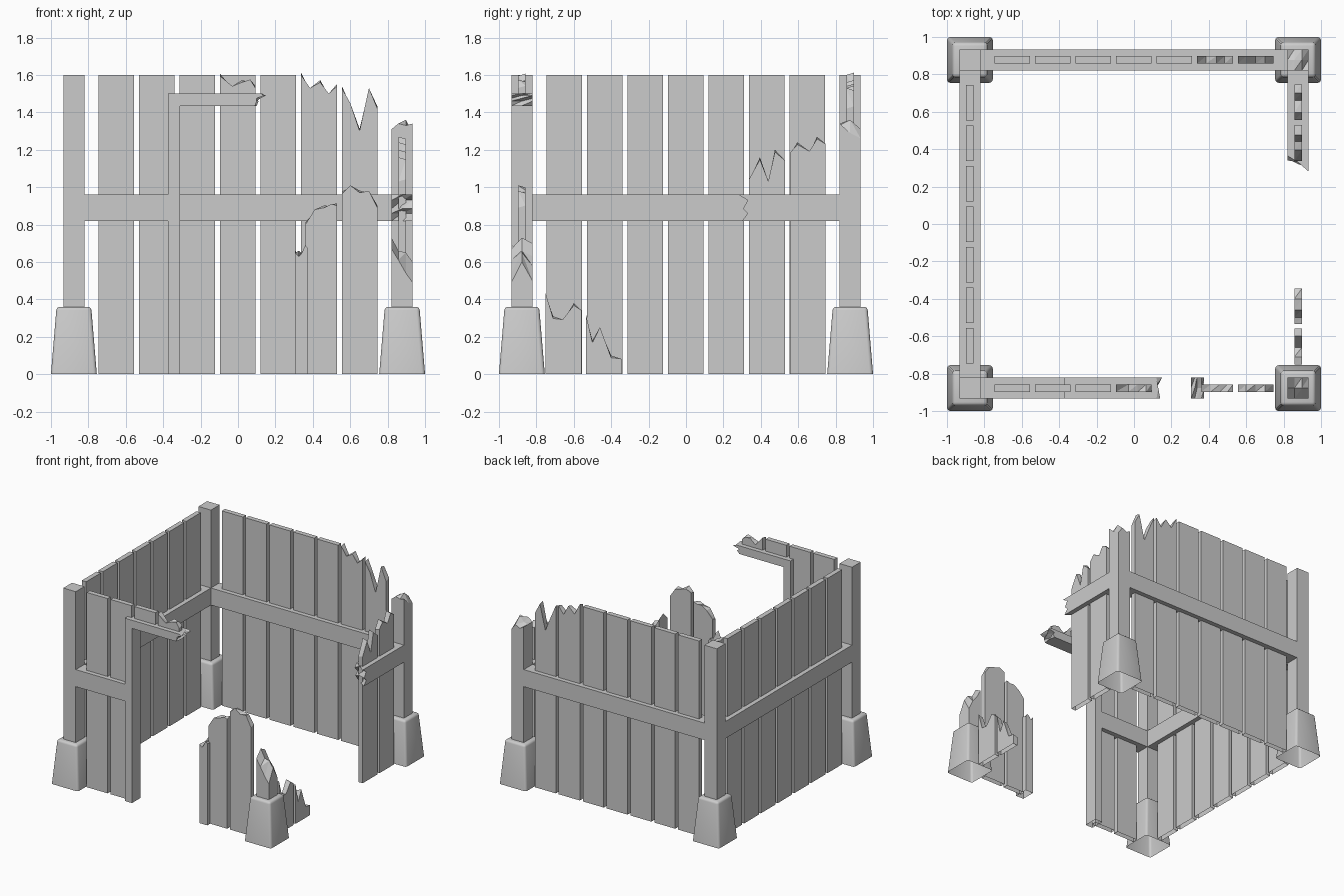
import bpy, bmesh, math
from mathutils import Vector

if "Cube" in bpy.data.objects:
    bpy.data.objects.remove(bpy.data.objects["Cube"])

C = 0.8775          # distance of the walls from the centre
HP = 0.0565         # half thickness of posts and rails
HB = 0.02           # half thickness of wall planks


def block(name, us, rows, base, d0, d1, place, closed=True):
    """Beam with a broken end: us = stations across, rows = end heights
    for each depth layer, place maps (across, depth, height) to the world."""
    bm = bmesh.new()
    n, m = len(us), len(rows)
    g = []
    for j, row in enumerate(rows):
        d = d0 + (d1 - d0) * j / (m - 1)
        g.append([bm.verts.new(place(u, d, h)) for u, h in zip(us, row)])
    b = [bm.verts.new(place(u, d, base)) for u, d in
         ((us[0], d0), (us[-1], d0), (us[-1], d1), (us[0], d1))]
    for j in range(m - 1):
        for i in range(n - 1):
            q = (g[j][i], g[j][i + 1], g[j + 1][i + 1], g[j + 1][i])
            bm.faces.new(q[:3])
            bm.faces.new((q[0], q[2], q[3]))
    bm.faces.new([b[0], b[1]] + g[0][::-1])
    bm.faces.new([b[2], b[3]] + g[-1])
    bm.faces.new([b[1], b[2]] + [g[j][-1] for j in reversed(range(m))])
    bm.faces.new([b[3], b[0]] + [g[j][0] for j in range(m)])
    cap = bm.faces.new(b)
    bmesh.ops.recalc_face_normals(bm, faces=bm.faces[:])
    if not closed:
        bm.faces.remove(cap)
    me = bpy.data.meshes.new(name)
    bm.to_mesh(me)
    bm.free()
    ob = bpy.data.objects.new(name, me)
    bpy.context.collection.objects.link(ob)
    return ob


def upright_x(u, d, h): return Vector((u, d, h))    # wall running along x
def upright_y(u, d, h): return Vector((d, u, h))    # wall running along y
def along_x(u, d, h): return Vector((h, d, u))      # beam lying along x
def along_y(u, d, h): return Vector((d, h, u))      # beam lying along y


def plank(name, place, wall, pts, z0=0.0):
    us = [p[0] for p in pts]
    front = [p[1] for p in pts]
    flat = len(pts) == 2
    back = [h if flat else h + 0.012 * (-1) ** i for i, h in enumerate(front)]
    block(name, us, [front, back], z0, wall - HB, wall + HB, place, z0 > 0)


def whole(i, h=1.6):
    c = (i - 3) * 0.2165 - 0.002
    return [(c - 0.095, h), (c + 0.095, h)]


def beam(name, place, a, b, wall, z0, z1):
    block(name, [z0, z1], [[b, b]] * 2, a, wall - HP, wall + HP, place)


# stone feet, tapered, open underneath
for sx, sy, n in ((-1, -1, 'front_left'), (1, -1, 'front_right'),
                  (-1, 1, 'back_left'), (1, 1, 'back_right')):
    bm = bmesh.new()
    bmesh.ops.create_cube(bm, size=1)
    for v in bm.verts:
        s = 0.245 if v.co.z < 0 else 0.185
        v.co = Vector((sx * C + v.co.x * s, sy * C + v.co.y * s,
                       0.36 * (v.co.z + 0.5)))
    edges = [e for e in bm.edges if max(v.co.z for v in e.verts) > 0.1]
    bmesh.ops.bevel(bm, geom=edges, offset=0.018, segments=3, profile=0.5,
                    affect='EDGES')
    bmesh.ops.delete(bm, geom=[f for f in bm.faces if f.normal.z < -0.9],
                     context='FACES_ONLY')
    me = bpy.data.meshes.new(n + '_foot')
    bm.to_mesh(me)
    bm.free()
    ob = bpy.data.objects.new(n + '_foot', me)
    bpy.context.collection.objects.link(ob)
    ob.select_set(True)
    bpy.context.view_layer.objects.active = ob
    bpy.ops.object.shade_smooth_by_angle(angle=math.radians(40))
    ob.select_set(False)

# corner posts: the two on the left are whole, those on the right snapped
pu = [-HP, -0.02, 0.02, HP]
posts = {
    'front_left_post': (-C, -C, [[1.6] * 4] * 2),
    'back_left_post': (-C, C, [[1.6] * 4] * 2),
    'front_right_post': (C, -C, [[.67, .61, .54, .49], [.73, .66, .65, .60],
                                 [.70, .63, .58, .50]]),
    'back_right_post': (C, C, [[1.31, 1.34, 1.33, 1.34], [1.31, 1.32, 1.36, 1.29],
                               [1.31, 1.29, 1.31, 1.26]]),
}
for n, (x, y, rows) in posts.items():
    block(n, [x + u for u in pu], rows, 0.345, y - HP, y + HP, upright_x)

# back wall and left wall planks
for i in range(7):
    plank(f'left_plank_{i}', upright_y, -C, whole(i))
    if i < 5:
        plank(f'back_plank_{i}', upright_x, C, whole(i))
plank('back_plank_5', upright_x, C,
      [(.337, 1.6), (.385, 1.53), (.44, 1.56), (.485, 1.5), (.53, 1.54)])
plank('back_plank_6', upright_x, C,
      [(.555, 1.53), (.60, 1.45), (.65, 1.3), (.70, 1.53), (.745, 1.42)])

# right wall planks, broken through in the middle
plank('right_plank_0', upright_y, C,
      [(-.75, .42), (-.71, .31), (-.66, .28), (-.60, .38), (-.56, .33)])
plank('right_plank_1', upright_y, C,
      [(-.535, .31), (-.50, .18), (-.46, .24), (-.40, .10), (-.345, .07)])
plank('right_plank_5', upright_y, C,
      [(.337, 1.03), (.395, 1.16), (.44, 1.02), (.475, 1.2), (.53, 1.13)])
plank('right_plank_6', upright_y, C,
      [(.555, 1.17), (.595, 1.24), (.66, 1.18), (.70, 1.27), (.745, 1.22)])

# front wall planks on both sides of the doorway and above the lintel
plank('front_plank_0', upright_x, -C, whole(0))
plank('front_plank_1', upright_x, -C, whole(1))
plank('front_plank_2', upright_x, -C, whole(2), 1.47)
plank('front_plank_3', upright_x, -C,
      [(-.097, 1.595), (-.03, 1.54), (.02, 1.56), (.065, 1.575), (.093, 1.53)], 1.47)
plank('front_plank_5', upright_x, -C,
      [(.36, .80), (.41, .88), (.46, .89), (.50, .91), (.53, .90)])
plank('front_plank_6', upright_x, -C,
      [(.555, .965), (.60, 1.01), (.65, .97), (.70, .98), (.745, .89)])

# middle rails
beam('back_rail', along_x, -0.822, 0.822, C, 0.82, 0.96)
beam('left_rail', along_y, -0.822, 0.822, -C, 0.82, 0.96)
beam('front_rail', along_x, -0.822, -0.34, -C, 0.82, 0.96)
block('right_rail', [.82, .86, .885, .93, .96],
      [[.38, .35, .38, .34, .365], [.34, .36, .32, .36, .33],
       [.30, .33, .305, .33, .28]], 0.822, C - HP, C + HP, along_y)

# door frame
block('left_door_post', [-.375, -.31], [[1.44] * 2] * 2, 0,
      -C - HP, -C + HP, upright_x, False)
block('right_door_post', [.305, .325, .337, .36, .375],
      [[.65, .63, .64, .69, .67], [.64, .66, .62, .65, .66],
       [.66, .63, .65, .67, .64]], 0, -C - HP, -C + HP, upright_x, False)
block('lintel', [1.435, 1.46, 1.475, 1.49, 1.502],
      [[.09, .10, .10, .14, .12], [.10, .08, .12, .11, .13],
       [.09, .11, .09, .15, .12]], -0.375, -C - HP, -C + HP, along_x)
